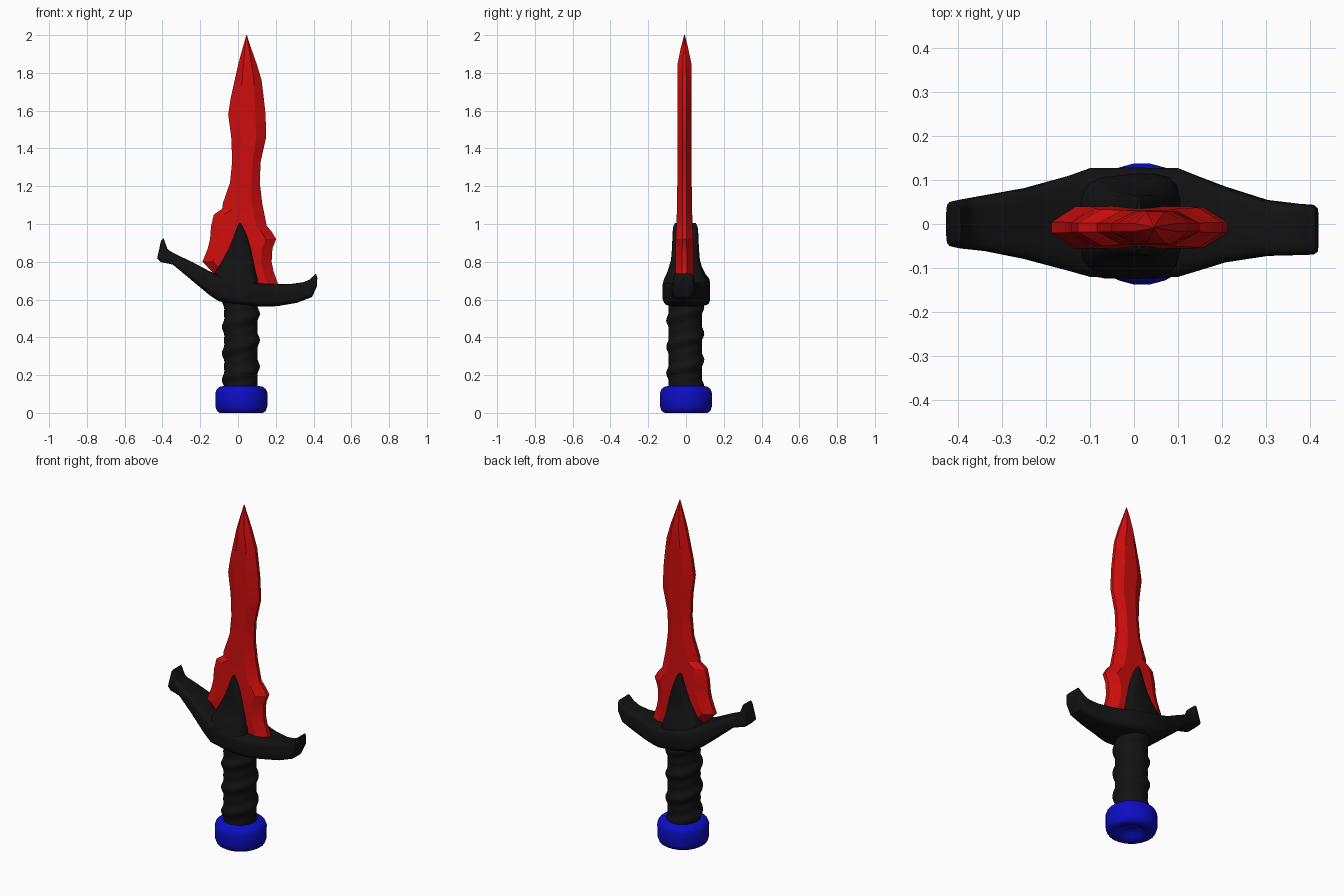
import bpy, bmesh
from math import sin, cos, pi, copysign
from mathutils import Vector


def material(name, color):
    m = bpy.data.materials.new(name)
    m.diffuse_color = (*color, 1)
    return m


RED = material("red", (0.62, 0.004, 0.004))
BLACK = material("black", (0.006, 0.006, 0.006))
BLUE = material("blue", (0.004, 0.004, 0.55))


def loft(name, rings, mat, angle=40):
    """Skin a list of equal-length point rings and cap both ends."""
    bm = bmesh.new()
    rows = [[bm.verts.new(p) for p in r] for r in rings]
    n = len(rows[0])
    for a, b in zip(rows, rows[1:]):
        for i in range(n):
            j = (i + 1) % n
            bm.faces.new((a[i], a[j], b[j], b[i]))
    bm.faces.new(rows[0][::-1])
    bm.faces.new(rows[-1])
    bmesh.ops.recalc_face_normals(bm, faces=bm.faces)
    me = bpy.data.meshes.new(name)
    bm.to_mesh(me)
    bm.free()
    ob = bpy.data.objects.new(name, me)
    bpy.context.collection.objects.link(ob)
    me.materials.append(mat)
    bpy.ops.object.select_all(action='DESELECT')
    bpy.context.view_layer.objects.active = ob
    ob.select_set(True)
    bpy.ops.object.shade_smooth_by_angle(angle=angle * pi / 180)
    return ob


def squircle(n, e):
    """Unit rounded-square section."""
    pts = []
    for k in range(n):
        a = 2 * pi * (k + 0.5) / n
        c, s = cos(a), sin(a)
        pts.append((copysign(abs(c) ** (2 / e), c), copysign(abs(s) ** (2 / e), s)))
    return pts


# Blade: z, left edge, right edge, half thickness
blade_rows = [
    (0.64, -0.06, 0.19, 0.045), (0.68, -0.08, 0.213, 0.046), (0.75, -0.14, 0.188, 0.048),
    (0.80, -0.188, 0.178, 0.048), (0.87, -0.16, 0.182, 0.048), (0.92, -0.148, 0.202, 0.046),
    (0.96, -0.145, 0.178, 0.044), (0.99, -0.142, 0.152, 0.043), (1.05, -0.128, 0.140, 0.041),
    (1.08, -0.084, 0.134, 0.040), (1.11, -0.080, 0.128, 0.040), (1.22, -0.042, 0.115, 0.038),
    (1.33, -0.031, 0.120, 0.038), (1.42, -0.034, 0.140, 0.038), (1.46, -0.036, 0.149, 0.038),
    (1.58, -0.052, 0.146, 0.038), (1.67, -0.038, 0.136, 0.038), (1.76, -0.018, 0.125, 0.038),
    (1.85, 0.002, 0.098, 0.036), (1.93, 0.024, 0.070, 0.020), (2.0, 0.044, 0.047, 0.002)]
rings = []
for z, l, r, t in blade_rows:
    w, c, e = r - l, -0.008, t * 0.25
    bev = min(0.28 * w, 0.055)
    rings.append([(l, c - e, z), (l + bev, c - t, z), (r - bev, c - t, z), (r, c - e, z),
                  (r, c + e, z), (r - bev, c + t, z), (l + bev, c + t, z), (l, c + e, z)])
loft("blade", rings, RED, 20)

# Arched collar over the blade root: z, left, right, half depth
collar_rows = [
    (0.62, -0.13, 0.11, 0.122), (0.70, -0.13, 0.105, 0.118), (0.75, -0.12, 0.095, 0.095),
    (0.81, -0.085, 0.085, 0.077), (0.87, -0.052, 0.072, 0.072), (0.92, -0.030, 0.056, 0.070),
    (0.96, -0.014, 0.040, 0.068), (0.985, -0.004, 0.026, 0.065), (1.005, 0.006, 0.016, 0.056)]
loft("blade_collar", [[((l + r) / 2 + u * (r - l) / 2, -0.003 + v * d, z)
                       for u, v in squircle(16, 4.5)] for z, l, r, d in collar_rows], BLACK)

# Crossguard: upper (x, z), lower (x, z), y min, y max
guard_rows = [
    (-.394, .925, -.408, .910, -.040, .040), (-.375, .872, -.428, .818, -.052, .052),
    (-.360, .857, -.408, .798, -.056, .056), (-.325, .838, -.345, .785, -.062, .066),
    (-.240, .798, -.255, .710, -.080, .082), (-.150, .750, -.150, .622, -.107, .110),
    (-.100, .730, -.100, .590, -.121, .128), (0, .710, 0, .573, -.126, .129),
    (.100, .690, .100, .564, -.121, .128), (.150, .683, .150, .562, -.106, .108),
    (.200, .681, .210, .565, -.088, .086), (.290, .684, .310, .582, -.073, .055),
    (.345, .692, .392, .613, -.071, .046), (.380, .706, .418, .670, -.070, .044),
    (.413, .738, .420, .715, -.064, .036)]
rings = []
for ux, uz, lx, lz, y0, y1 in guard_rows:
    up, lo = Vector((ux, 0, uz)), Vector((lx, 0, lz))
    rings.append([(up + lo) / 2 + (up - lo) / 2 * v + Vector((0, (y0 + y1) / 2 + u * (y1 - y0) / 2, 0))
                  for u, v in squircle(20, 5)])
loft("crossguard", rings, BLACK)

# Grip with a soft spiral wrap
rings = []
for k in range(49):
    z = 0.11 + 0.49 * k / 48
    ring = []
    for i in range(32):
        a = 2 * pi * i / 32
        rad = 0.092 + 0.006 * sin(a - 2 * pi * z / 0.14) - 0.003 * cos(2 * (a - 2 * pi * z / 0.14))
        ring.append((0.015 + rad * cos(a), -0.004 + rad * sin(a), z))
    rings.append(ring)
loft("grip", rings, BLACK, 60)

# Pommel: rounded disc with a dished underside (radius, z)
profile = [(0.02, 0.04), (0.05, 0.036), (0.068, 0.012), (0.085, 0.003), (0.115, 0.0),
           (0.130, 0.010), (0.138, 0.032), (0.139, 0.105), (0.132, 0.124),
           (0.116, 0.138), (0.09, 0.143), (0.03, 0.143)]
loft("pommel", [[(0.018 + r * cos(2 * pi * (i + .5) / 24), r * sin(2 * pi * (i + .5) / 24), z)
                 for i in range(24)] for r, z in profile], BLUE, 50)
